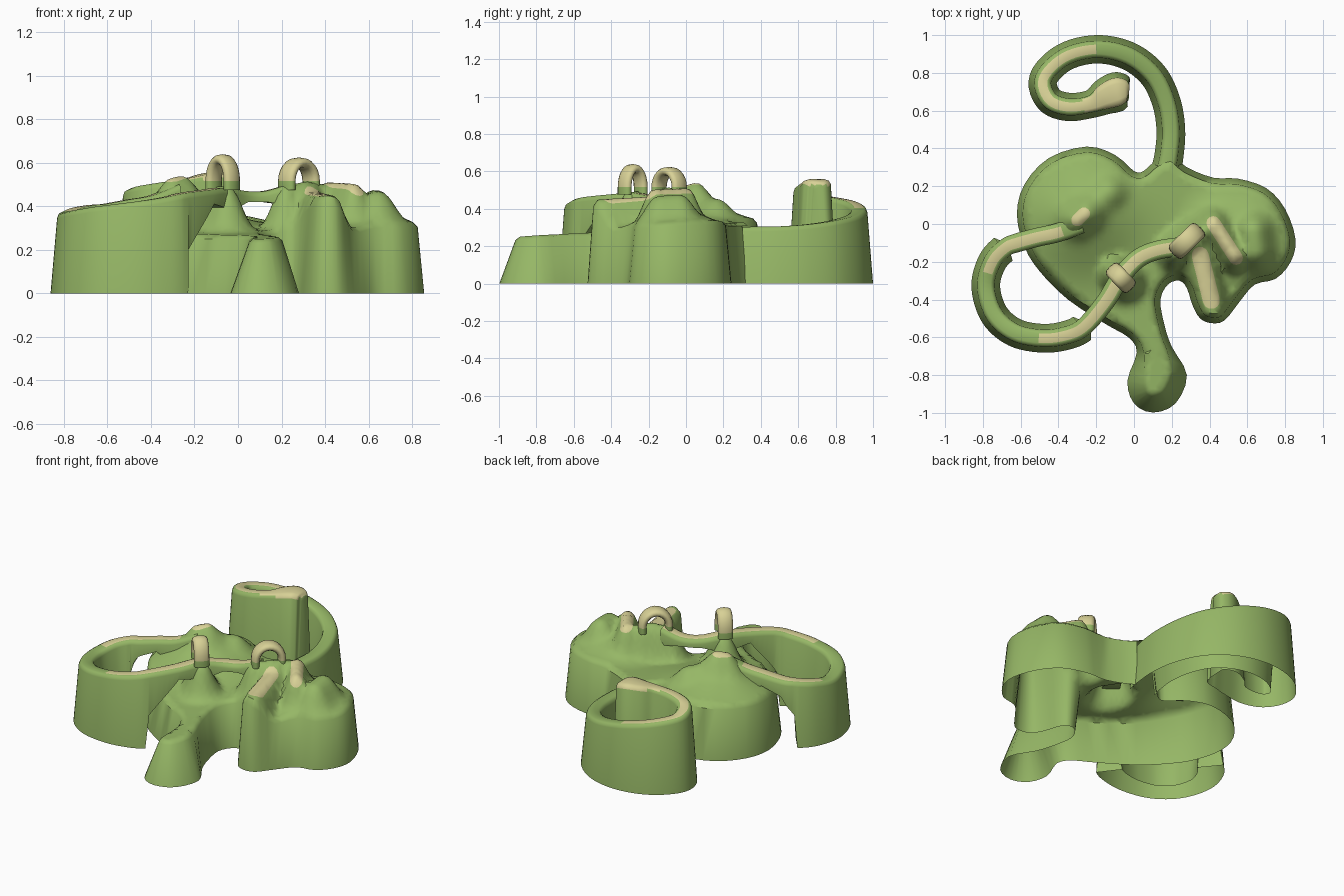
import bpy, bmesh, math, random
from mathutils import Vector
from mathutils.geometry import delaunay_2d_cdt

if "Cube" in bpy.data.objects:
    bpy.data.objects.remove(bpy.data.objects["Cube"])

random.seed(4)

def material(name, rgb):
    m = bpy.data.materials.new(name)
    m.diffuse_color = (*rgb, 1)
    m.use_nodes = True
    m.node_tree.nodes["Principled BSDF"].inputs["Base Color"].default_value = m.diffuse_color
    return m

MATS = [material("leaf_green", (0.305, 0.474, 0.133)), material("pale_sand", (0.687, 0.638, 0.305))]

def finish(name, bm, angle=46):
    me = bpy.data.meshes.new(name)
    bm.to_mesh(me)
    bm.free()
    for m in MATS:
        me.materials.append(m)
    ob = bpy.data.objects.new(name, me)
    bpy.context.collection.objects.link(ob)
    bpy.ops.object.select_all(action='DESELECT')
    ob.select_set(True)
    bpy.context.view_layer.objects.active = ob
    bpy.ops.object.shade_smooth_by_angle(angle=math.radians(angle))

def spline(pts, n, closed=False):
    """Catmull-Rom through tuples of any length."""
    c = len(pts)
    get = (lambda i: Vector(pts[i % c])) if closed else (lambda i: Vector(pts[max(0, min(c - 1, i))]))
    out = []
    for i in range(c if closed else c - 1):
        a, b, d, e = get(i - 1), get(i), get(i + 1), get(i + 2)
        for k in range(n):
            t = k / n
            out.append(0.5 * (2 * b + (d - a) * t + (2 * a - 5 * b + 4 * d - e) * t * t
                              + (3 * b - a - 3 * d + e) * t ** 3))
    return out if closed else out + [get(c - 1)]

def seg_dist(p, a, b):
    a, b = Vector(a), Vector(b)
    d = b - a
    t = 0 if d.length < 1e-6 else max(0, min(1, (p - a).dot(d) / d.length_squared))
    return (p - a - d * t).length

# ---- terrain height: gentle slope plus hills and ridges (start, end, height, radius, power)
LEG = ((0.34, -0.14), (0.41, -0.45))
RIDGE = ((0.42, 0.0), (0.53, -0.17))
PEAK = ((-0.30, 0.02), (-0.26, 0.05))
BUMPS = [(*PEAK, 0.14, 0.26, 2), (*PEAK, 0.23, 0.12, 2), ((-0.24, 0.07), (-0.14, 0.16), 0.14, 0.11, 2.3),
         (*RIDGE, 0.195, 0.08, 2.5), ((0.63, -0.04), (0.64, -0.14), 0.155, 0.10, 2.6), (*LEG, 0.165, 0.09, 3.5),
         ((0.48, -0.07), (0.55, -0.08), 0.09, 0.19, 3),
         ((-0.09, -0.26), (-0.05, -0.3), 0.21, 0.085, 2.5),
         ((0.22, -0.15), (0.35, -0.05), 0.20, 0.08, 2.5)]
# painted patches on the terrain: start, end, radius
PATCHES = [((0.35, -0.165), (0.41, -0.405), 0.045), ((0.42, 0.005), (0.54, -0.18), 0.037),
           ((-0.30, 0.02), (-0.265, 0.055), 0.033)]

def height(p):
    s = sum((h * math.exp(-(seg_dist(p, a, b) / r) ** k)) ** 4 for a, b, h, r, k in BUMPS)
    return 0.30 + 0.06 * p.y + 0.03 * p.x + s ** 0.25

def capsule(a, b, r, n=24):
    """Outline points of a rounded stripe."""
    a, b = Vector(a), Vector(b)
    u = (b - a).normalized()
    v = Vector((-u.y, u.x))
    arc = [math.pi * i / 6 - math.pi / 2 for i in range(7)]
    end = [b + r * (u * math.cos(t) + v * math.sin(t)) for t in arc]
    start = [a - r * (u * math.cos(t) + v * math.sin(t)) for t in arc]
    k = max(1, int((b - a).length / 0.025))
    side1 = [end[-1].lerp(start[0], i / k) for i in range(1, k)]
    side2 = [start[-1].lerp(end[0], i / k) for i in range(1, k)]
    return end + side1 + start + side2

# ---- body: outlined terrain with flared walls, open underneath
OUTLINE = [(-0.25, 0.41), (-0.45, 0.35), (-0.58, 0.21), (-0.62, 0.05), (-0.58, -0.12), (-0.5, -0.25),
           (-0.35, -0.4), (-0.15, -0.53), (-0.03, -0.6), (0.015, -0.68), (-0.035, -0.83), (0.0, -0.95),
           (0.1, -0.998), (0.22, -0.95), (0.28, -0.8), (0.2, -0.65), (0.16, -0.53), (0.14, -0.4),
           (0.18, -0.32), (0.24, -0.3), (0.28, -0.34), (0.31, -0.43), (0.35, -0.5), (0.41, -0.525),
           (0.48, -0.51), (0.56, -0.41), (0.64, -0.32), (0.75, -0.29), (0.83, -0.2), (0.855, -0.08),
           (0.8, 0.08), (0.7, 0.19), (0.55, 0.24), (0.42, 0.245), (0.28, 0.3), (0.2, 0.36),
           (0.11, 0.33), (0.05, 0.28), (0.0, 0.28), (-0.1, 0.365)]

def build_body():
    base = spline(OUTLINE, 3, True)
    n = len(base)
    top, inner = [], []
    for i, p in enumerate(base):
        d = (base[(i + 1) % n] - base[i - 1]).normalized()
        inward = Vector((-d.y, d.x))
        flare = 0.03 + 0.055 * max(0, min(1, (-0.66 - p.y) / 0.14))
        top.append(p + inward * flare)
        inner.append(p + inward * (flare + 0.022))
    pts, edges = list(top), []
    for patch in PATCHES:
        ring = capsule(*patch)
        edges += [(len(pts) + i, len(pts) + (i + 1) % len(ring)) for i in range(len(ring))]
        pts += ring
    # keep shoulder points only where they stay clear of the opposite rim
    pts += [q for q in inner if min((q - t).length for t in top) > 0.017]
    step = 0.023
    for ix in range(-28, 38):
        for iy in range(-42, 19):
            q = Vector((ix * step + random.uniform(-.003, .003), iy * step + random.uniform(-.003, .003)))
            if (min((q - t).length_squared for t in top) > 0.038 ** 2
                    and all(abs(seg_dist(q, a, b) - r) > 0.01 for a, b, r in PATCHES)):
                pts.append(q)
    vs, _, fs, orig, _, _ = delaunay_2d_cdt(pts, edges, [list(range(n))], 1, 1e-5)
    where = {o: i for i, lst in enumerate(orig) for o in lst}
    rim = [where[i] for i in range(n)]
    rimset = set(rim)
    bm = bmesh.new()
    bv = [bm.verts.new((v.x, v.y, height(v) - (0.018 if i in rimset else 0))) for i, v in enumerate(vs)]
    for f in fs:
        face = bm.faces.new([bv[i] for i in f])
        p = face.calc_center_median().xy
        face.material_index = int(any(seg_dist(p, a, b) < r for a, b, r in PATCHES))
    low = [bm.verts.new((p.x, p.y, 0)) for p in base]
    for i in range(n):
        j = (i + 1) % n
        mid = (base[i] + base[j]) / 2
        if abs(mid.x - 0.185) < 0.065 and mid.y > 0.3:  # opening into the tail
            continue
        bm.faces.new((low[i], low[j], bv[rim[j]], bv[rim[i]]))
    bmesh.ops.delete(bm, geom=[v for v in bm.verts if not v.link_faces], context='VERTS')
    finish("terrain_body", bm)

build_body()

# ---- ribbons: a rounded top on walls; bottom at 0 is left open, raised bottom is a bridge
def ribbon(name, pts, sand, n=6):
    """pts: x, y, top z, half width, bottom z; sand: index ranges with a painted top."""
    path = spline([p[:4] for p in pts], n)
    bm = bmesh.new()
    rings = []
    for i, p in enumerate(path):
        a, b = path[max(0, i - 1)], path[min(len(path) - 1, i + 1)]
        d = Vector((b[0] - a[0], b[1] - a[1])).normalized()
        side = Vector((-d.y, d.x))
        z, w = p[2], p[3]
        lo, hi = pts[i // n][4], pts[min(len(pts) - 1, i // n + 1)][4]
        t = (i % n) / n
        bottom = lo + (hi - lo) * t if lo and hi else (0 if not lo or t else lo)
        wb = w + (0.0 if bottom else 0.03)
        prof = [(-wb, bottom), (-w, z - 0.025), (-0.85 * w, z - 0.007), (-0.55 * w, z), (0.55 * w, z),
                (0.85 * w, z - 0.007), (w, z - 0.025), (wb, bottom)]
        rings.append([bm.verts.new((p[0] + side.x * o, p[1] + side.y * o, h)) for o, h in prof])
    for i in range(len(rings) - 1):
        r, s = rings[i], rings[i + 1]
        painted = any(lo <= i / n < hi for lo, hi in sand)
        for k in range(8):
            if k == 7 and r[0].co.z == 0 and s[0].co.z == 0:
                continue
            m = (k + 1) % 8
            f = bm.faces.new((r[k], r[m], s[m], s[k]))
            f.material_index = int((k == 3 and painted) or (k in (1, 2, 4, 5) and min(v.co.z for v in f.verts) > 0.515))
    bm.faces.new(rings[-1])
    bmesh.ops.recalc_face_normals(bm, faces=bm.faces)
    finish(name, bm)

# big left loop, bridging from the hill round to the arches
ribbon("loop_path", [
    (-0.28, 0.0, 0.50, 0.05, 0.36), (-0.4, -0.045, 0.45, 0.05, 0.31), (-0.51, -0.07, 0.43, 0.05, 0.36),
    (-0.62, -0.1, 0.41, 0.05, 0.31), (-0.68, -0.125, 0.405, 0.048, 0.2), (-0.75, -0.2, 0.39, 0.047, 0),
    (-0.785, -0.33, 0.37, 0.046, 0), (-0.74, -0.48, 0.38, 0.046, 0), (-0.63, -0.575, 0.40, 0.046, 0),
    (-0.48, -0.605, 0.42, 0.046, 0), (-0.35, -0.587, 0.44, 0.047, 0), (-0.26, -0.54, 0.46, 0.048, 0.2),
    (-0.15, -0.41, 0.475, 0.05, 0.41), (-0.07, -0.28, 0.485, 0.05, 0.38), (0.02, -0.185, 0.47, 0.05, 0.42),
    (0.12, -0.14, 0.47, 0.05, 0.42), (0.24, -0.12, 0.505, 0.05, 0.4)], [(0.7, 5.4), (8.7, 16)])

# curled tail at the back
ribbon("curled_tail", [
    (0.165, 0.27, 0.302, 0.05, 0), (0.185, 0.36, 0.304, 0.047, 0), (0.195, 0.5, 0.306, 0.046, 0),
    (0.17, 0.65, 0.317, 0.046, 0), (0.1, 0.79, 0.338, 0.046, 0), (-0.03, 0.89, 0.368, 0.046, 0),
    (-0.2, 0.925, 0.405, 0.045, 0), (-0.37, 0.882, 0.44, 0.045, 0), (-0.48, 0.77, 0.465, 0.045, 0),
    (-0.45, 0.66, 0.49, 0.045, 0), (-0.35, 0.62, 0.51, 0.045, 0), (-0.23, 0.635, 0.53, 0.045, 0),
    (-0.15, 0.675, 0.55, 0.068, 0), (-0.09, 0.7, 0.558, 0.075, 0), (-0.045, 0.71, 0.548, 0.058, 0),
    (-0.025, 0.71, 0.53, 0.025, 0)], [(6, 15)])

# ---- hoops standing over the path
def hoop(name, centre, across, radius, z0, rise, thick, depth):
    u = Vector((*across, 0)).normalized()
    v = Vector((-u.y, u.x, 0))
    bm = bmesh.new()
    rings = []
    for i in range(-2, 15):
        a = math.pi * max(0, min(12, i)) / 12
        drop = 0.02 * (max(0, -i) + max(0, i - 12))
        out = u * math.cos(a) + Vector((0, 0, math.sin(a)))
        c = Vector((*centre, z0 - drop)) + u * radius * math.cos(a) + Vector((0, 0, rise * math.sin(a)))
        ring = []
        for k in range(12):
            ca, sa = math.cos(math.pi * k / 6), math.sin(math.pi * k / 6)
            ring.append(bm.verts.new(c + out * thick * ca + v * depth * math.copysign(abs(sa) ** 0.7, sa)))
        rings.append(ring)
    for r, s in zip(rings, rings[1:]):
        for k in range(12):
            f = bm.faces.new((r[k], r[(k + 1) % 12], s[(k + 1) % 12], s[k]))
            f.material_index = int(f.calc_center_median().z > 0.515)
    bmesh.ops.recalc_face_normals(bm, faces=bm.faces)
    finish(name, bm)

hoop("front_hoop", (-0.07, -0.285), (0.7, -0.72), 0.06, 0.515, 0.10, 0.024, 0.045)
hoop("side_hoop", (0.28, -0.09), (0.7, 0.68), 0.078, 0.515, 0.085, 0.024, 0.05)
